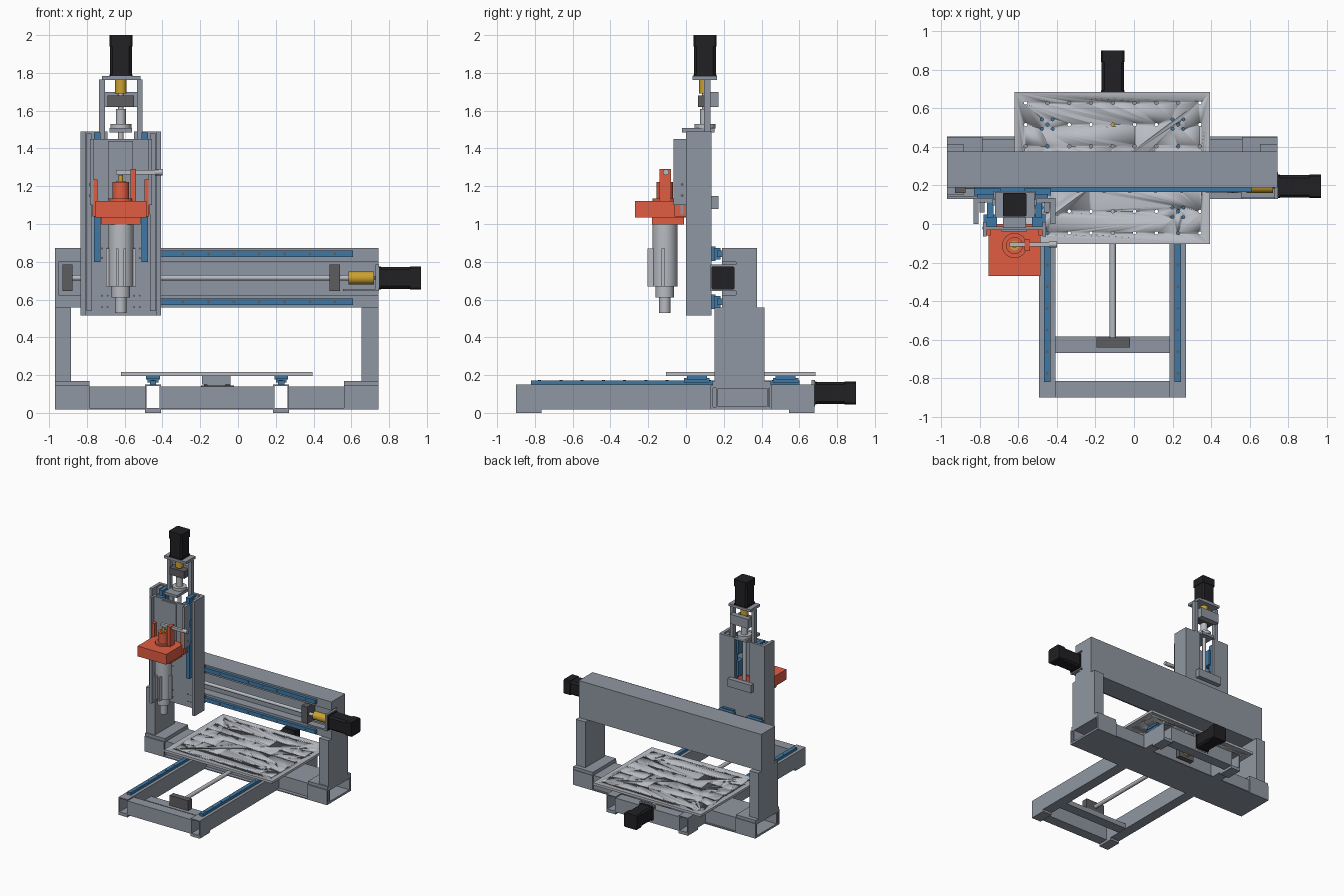
import bpy, bmesh, math

if "Cube" in bpy.data.objects:
    bpy.data.objects.remove(bpy.data.objects["Cube"])

def material(name, *rgb):
    m = bpy.data.materials.new(name)
    m.diffuse_color = (*rgb, 1)
    m.use_nodes = True
    m.node_tree.nodes["Principled BSDF"].inputs["Base Color"].default_value = m.diffuse_color
    return m

FRAME = material("frame_grey", 0.28, 0.31, 0.36)
LIGHT = material("light_metal", 0.48, 0.50, 0.54)
DARK = material("dark_grey", 0.11, 0.11, 0.12)
BLACK = material("motor_black", 0.015, 0.015, 0.018)
BLUE = material("rail_blue", 0.05, 0.19, 0.38)
ORANGE = material("clamp_orange", 0.75, 0.11, 0.055)
GOLD = material("brass", 0.60, 0.36, 0.03)

def prism(name, profiles, axis, a, b, mat=FRAME):
    """Extrude closed 2D profiles along an axis; profile plane is the other two axes in order."""
    bm = bmesh.new()
    place = {'x': lambda p, t: (t, p[0], p[1]), 'y': lambda p, t: (p[0], t, p[1]),
             'z': lambda p, t: (p[0], p[1], t)}[axis]
    for pts in profiles:
        lo = [bm.verts.new(place(p, a)) for p in pts]
        hi = [bm.verts.new(place(p, b)) for p in pts]
        bm.faces.new(lo)
        bm.faces.new(hi)
        for i in range(len(pts)):
            j = (i + 1) % len(pts)
            bm.faces.new((lo[i], lo[j], hi[j], hi[i]))
    return finish(name, bm, mat)

def finish(name, bm, mat):
    bmesh.ops.recalc_face_normals(bm, faces=bm.faces)
    me = bpy.data.meshes.new(name)
    bm.to_mesh(me)
    bm.free()
    for p in me.polygons:
        p.use_smooth = True
    me.set_sharp_from_angle(angle=math.radians(30))
    me.materials.append(mat)
    ob = bpy.data.objects.new(name, me)
    bpy.context.collection.objects.link(ob)
    return ob

def circle(u, v, r, n=32):
    return [(u + r * math.cos(2 * math.pi * i / n), v + r * math.sin(2 * math.pi * i / n)) for i in range(n)]

def rect(u0, u1, v0, v1):
    return [(u0, v0), (u1, v0), (u1, v1), (u0, v1)]

def box(name, x0, x1, y0, y1, z0, z1, mat=FRAME):
    return prism(name, [rect(x0, x1, y0, y1)], 'z', z0, z1, mat)

def cyl(name, u, v, r, axis, a, b, mat=LIGHT):
    return prism(name, [circle(u, v, r)], axis, a, b, mat)

def tube(name, u0, u1, v0, v1, axis, a, b, w=0.008):
    """Open-ended rectangular hollow section."""
    bm = bmesh.new()
    rings = []
    for t in (a, b):
        for d in (0, w):
            pts = rect(u0 + d, u1 - d, v0 + d, v1 - d)
            rings.append([bm.verts.new((t, *p) if axis == 'x' else (p[0], t, p[1])) for p in pts])
    o0, i0, o1, i1 = rings
    for p, q in ((o0, o1), (i0, i1), (o0, i0), (o1, i1)):
        for k in range(4):
            m = (k + 1) % 4
            bm.faces.new((p[k], p[m], q[m], q[k]))
    return finish(name, bm, FRAME)

def motor(name, u, v, axis, a, b):
    h, c = 0.061, 0.014
    def oct_(h, c):
        return [(u + s, v + t) for s, t in ((-h, c - h), (c - h, -h), (h - c, -h), (h, c - h),
                                            (h, h - c), (h - c, h), (c - h, h), (-h, h - c))]
    prism(name + "_body", [oct_(h - 0.003, c)], axis, a, b - 0.06, BLACK)
    prism(name + "_cap", [oct_(h, 0.008)], axis, b - 0.06, b, BLACK)
    prism(name + "_flange", [oct_(h, 0.006)], axis, a, a + 0.012, BLACK)

# base frame: long tubes, feet, cross members
RX = (-0.45, 0.228)
for side, x in zip(("left", "right"), RX):
    tube(side + "_base_tube", x - 0.043, x + 0.043, 0.018, 0.15, 'y', -0.90, 0.68)
    for end, y0 in (("front", -0.90), ("rear", 0.545)):
        box(f"{side}_{end}_foot", x - 0.043, x + 0.043, y0, y0 + 0.135, 0, 0.018)
    box(side + "_bed_rail", x - 0.017, x + 0.017, -0.82, 0.60, 0.15, 0.172, BLUE)
    prism(side + "_bed_rail_screws", [circle(x, -0.775 + 0.1125 * i, 0.008, 10) for i in range(12)],
          'z', 0.171, 0.173, DARK)
    for end, y0 in (("front", -0.01), ("rear", 0.46)):
        box(f"{side}_{end}_bed_bearing", x - 0.028, x + 0.028, y0, y0 + 0.135, 0.16, 0.185, BLUE)
        box(f"{side}_{end}_bed_bearing_top", x - 0.036, x + 0.036, y0 + 0.015, y0 + 0.12, 0.178, 0.196, BLUE)
for name, y0 in (("front", -0.90), ("screw", -0.67), ("rear", 0.595)):
    tube(name + "_cross_tube", y0, y0 + 0.085, 0.02, 0.14 if name != "screw" else 0.06,
         'x', RX[0] + 0.043, RX[1] - 0.043)

# wide transverse beam in three lengths, joined by a bottom plate
for name, a, b in (("left", -0.97, -0.493), ("middle", -0.407, 0.185), ("right", 0.271, 0.745)):
    tube(name + "_transverse_beam", 0.16, 0.44, 0.025, 0.14, 'x', a, b, 0.01)
box("transverse_bottom_plate", -0.97, 0.745, 0.13, 0.455, 0.018, 0.026)

# gantry columns with sockets
for side, x0, x1, c0, c1 in (("left", -0.97, -0.785, -0.97, -0.885), ("right", 0.56, 0.745, 0.655, 0.745)):
    tube(side + "_column_socket", 0.13, 0.455, 0.02, 0.145, 'x', x0, x1, 0.012)
    box(side + "_column_base_plate", x0, x1, 0.14, 0.45, 0.145, 0.17)
    box(side + "_column", c0, c1, 0.15, 0.415, 0.17, 0.558)

# gantry beam, a channel open to the front
prism("gantry_beam", [[(0.19, 0.558), (0.375, 0.558), (0.375, 0.872), (0.19, 0.872), (0.19, 0.80),
                       (0.265, 0.80), (0.265, 0.625), (0.19, 0.625)]], 'x', -0.97, 0.745)
box("gantry_left_end_plate", -0.97, -0.95, 0.19, 0.27, 0.56, 0.87)
for name, z in (("upper", 0.842), ("lower", 0.588)):
    box(name + "_gantry_rail", -0.83, 0.61, 0.165, 0.19, z - 0.017, z + 0.017, BLUE)
    prism(name + "_gantry_rail_screws", [circle(-0.29 + 0.134 * i, z, 0.008, 10) for i in range(7)],
          'y', 0.164, 0.166, DARK)
    for i, x in enumerate((-0.83, -0.57)):
        box(f"{name}_gantry_bearing_{i}", x, x + 0.14, 0.147, 0.183, z - 0.03, z + 0.03, BLUE)
        box(f"{name}_gantry_bearing_top_{i}", x + 0.015, x + 0.125, 0.134, 0.155, z - 0.038, z + 0.038, BLUE)

# gantry screw drive
cyl("gantry_screw", 0.195, 0.715, 0.014, 'x', -0.90, 0.60)
for name, x in (("right", 0.485), ("left", -0.93)):
    box(name + "_gantry_screw_bearing", x, x + 0.055, 0.16, 0.265, 0.645, 0.785, DARK)
cyl("gantry_coupling", 0.195, 0.715, 0.034, 'x', 0.585, 0.72, GOLD)
cyl("gantry_motor_shaft", 0.195, 0.715, 0.01, 'x', 0.70, 0.75, DARK)
box("gantry_motor_plate", 0.728, 0.746, 0.13, 0.27, 0.645, 0.785)
box("gantry_motor_bracket", 0.555, 0.745, 0.135, 0.195, 0.645, 0.657)
box("gantry_screw_nut", -0.69, -0.55, 0.135, 0.24, 0.66, 0.77)
motor("gantry_motor", 0.195, 0.715, 'x', 0.746, 0.97)

# bed screw drive
cyl("bed_screw", -0.11, 0.105, 0.016, 'y', -0.63, 0.50)
box("bed_screw_bearing", -0.195, -0.02, -0.64, -0.59, 0.05, 0.145, DARK)
box("bed_screw_rear_bearing", -0.18, -0.04, 0.46, 0.50, 0.05, 0.15, DARK)
cyl("bed_coupling", -0.11, 0.105, 0.034, 'y', 0.50, 0.62, GOLD)
prism("bed_nut_bracket", [[(-0.19, 0.196), (-0.19, 0.15)] +
      [(-0.115 - 0.05 * math.cos(a * math.pi / 10), 0.15 - 0.075 * math.sin(a * math.pi / 10)) for a in range(11)] +
      [(-0.04, 0.15), (-0.04, 0.196)]], 'y', 0.22, 0.36)
box("bed_motor_plate", -0.18, -0.04, 0.665, 0.682, 0.035, 0.175)
motor("bed_motor", -0.11, 0.105, 'y', 0.68, 0.90)

# drilled table
table = box("table", -0.62, 0.395, -0.105, 0.685, 0.196, 0.216, LIGHT)
holes = [circle(-0.562 + 0.113 * i, -0.047 + 0.1125 * j, 0.009, 10) for i in range(9) for j in range(7)]
holes += [circle(x + u, y + v, 0.008, 10) for x in RX for y in (0.06, 0.518)
          for u in (-0.028, 0.028) for v in (-0.025, 0.025)]
cutter = prism("table_hole_cutter", holes, 'z', 0.18, 0.23)
mod = table.modifiers.new("holes", 'BOOLEAN')
mod.operation, mod.object, mod.solver = 'DIFFERENCE', cutter, 'EXACT'
bpy.context.view_layer.objects.active = table
bpy.ops.object.modifier_apply(modifier=mod.name)
bpy.data.objects.remove(cutter)

# vertical carriage: slotted back plate with side walls
CX, SY = -0.62, 0.10
prism("carriage_back_plate", [[(-0.83, 0.515), (-0.41, 0.515), (-0.41, 1.49), (-0.55, 1.49), (-0.55, 1.10),
                               (-0.69, 1.10), (-0.69, 1.49), (-0.83, 1.49)]], 'y', 0.112, 0.135)
for side, s in (("left", -1), ("right", 1)):
    x0, x1 = sorted((CX + s * 0.213, CX + s * 0.188))
    box(side + "_carriage_wall", x0, x1, 0, 0.135, 0.515, 1.49)
    x0, x1 = sorted((CX + s * 0.182, CX + s * 0.155))
    box(side + "_slide_spacer", x0, x1, 0.06, 0.115, 0.54, 1.48)
    x = CX + s * 0.126
    box(side + "_vertical_rail", x - 0.017, x + 0.017, 0.03, 0.112, 0.80, 1.485, BLUE)
    for i, z in enumerate((1.12, 1.31)):
        box(f"{side}_vertical_bearing_{i}", x - 0.036, x + 0.036, -0.02, 0.05, z, z + 0.13, BLUE)
    prism(side + "_carriage_screws", [circle(CX + s * d, z, 0.006, 8) for d in (0.07, 0.10, 0.16)
                                      for z in (0.56, 0.62, 0.82, 0.87)], 'y', 0.110, 0.113, DARK)
    # motor stand legs and clamp ears
    x = CX + s * 0.10
    box(side + "_motor_leg", x - 0.015, x + 0.015, 0.095, 0.13, 1.42, 1.765)
    x = CX + s * 0.137
    box(side + "_clamp_ear", x - 0.013, x + 0.013, -0.06, 0.0, 1.04, 1.235, ORANGE)
    x = CX + s * 0.155
    box(side + "_slide_side", x - 0.009, x + 0.009, -0.065, 0.01, 1.10, 1.45)
    prism(side + "_slide_side_screws", [circle(-0.02, z, 0.008, 10) for z in (1.15, 1.21)],
          'x', x - 0.0105, x + 0.0105, DARK)
box("carriage_rear_bracket", -0.73, -0.51, 0.13, 0.172, 1.08, 1.147)

# slide plate with pocket
box("slide_plate", -0.775, -0.465, -0.03, -0.012, 1.05, 1.45)
box("slide_pocket_cover", -0.688, -0.555, -0.038, -0.03, 1.13, 1.44)

# vertical screw drive
for name, r, a, b, mat in (("vertical_screw", 0.014, 1.02, 1.69, LIGHT), ("vertical_nut", 0.026, 1.53, 1.61, LIGHT),
                           ("vertical_nut_flange", 0.055, 1.505, 1.53, LIGHT),
                           ("vertical_coupling", 0.03, 1.69, 1.765, GOLD)):
    cyl(name, CX, SY, r, 'z', a, b, mat)
box("vertical_nut_mount", -0.68, -0.56, -0.02, 0.15, 1.485, 1.507)
box("vertical_bearing_block", -0.69, -0.55, 0.063, 0.135, 1.62, 1.68, DARK)
box("vertical_bearing_mount", -0.705, -0.535, 0.13, 0.172, 1.62, 1.70)
box("vertical_motor_plate", -0.72, -0.515, 0.035, 0.165, 1.762, 1.783)
motor("vertical_motor", CX, SY, 'z', 1.78, 2.0)

# spindle clamp
box("spindle_clamp", -0.755, -0.485, -0.27, 0.0, 1.035, 1.122, ORANGE)
box("spindle_clamp_lower", -0.725, -0.515, -0.18, -0.01, 0.998, 1.036, ORANGE)
SP = -0.112
for name, r, a, b, mat in (("spindle_cap", 0.044, 1.12, 1.222, ORANGE), ("spindle_cap_ring", 0.065, 1.12, 1.135, ORANGE),
                           ("spindle_drawbar", 0.012, 1.22, 1.26, GOLD), ("spindle_collar", 0.025, 1.22, 1.228, GOLD),
                           ("spindle_body", 0.066, 0.67, 1.0, LIGHT), ("spindle_neck", 0.049, 0.61, 0.67, LIGHT),
                           ("spindle_nose", 0.03, 0.53, 0.61, LIGHT)):
    cyl(name, CX, SP, r, 'z', a, b, mat)
for name, x in (("left", -0.645), ("right", -0.605)):
    box(name + "_spindle_rib", x, x + 0.012, -0.205, -0.15, 0.67, 0.87, LIGHT)
box("spindle_side_rib", -0.70, -0.54, -0.13, -0.11, 0.67, 0.87, LIGHT)

# spindle lever
box("lever_post", -0.568, -0.54, -0.14, -0.08, 1.12, 1.29, ORANGE)
box("lever_handle", -0.645, -0.42, -0.118, -0.095, 1.263, 1.285, LIGHT)
cyl("lever_grip", -0.106, 1.274, 0.016, 'x', -0.44, -0.40)
